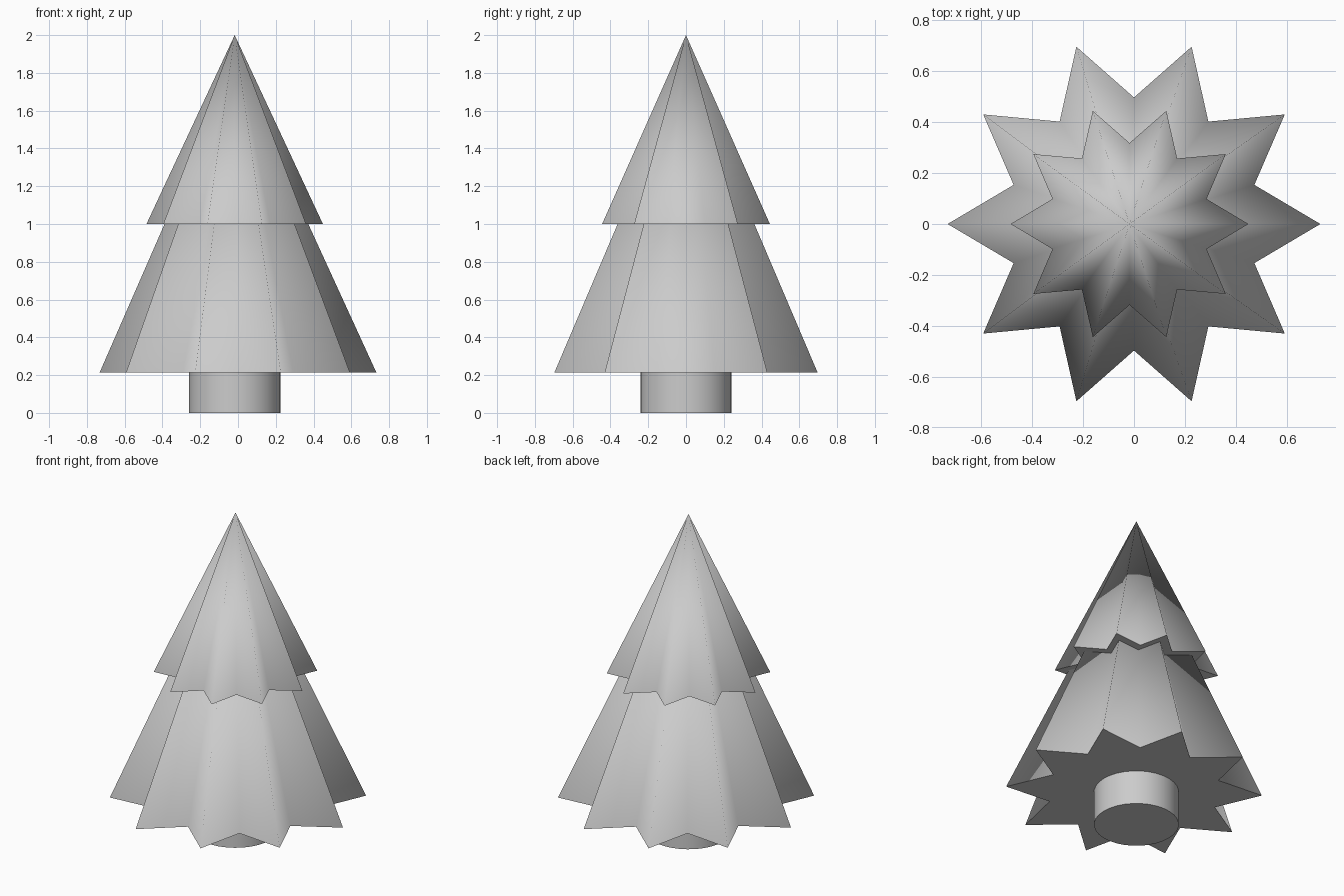
import bpy, bmesh
from math import cos, sin, pi

if "Cube" in bpy.data.objects:
    bpy.data.objects.remove(bpy.data.objects["Cube"])


def make_object(name, bm):
    bmesh.ops.recalc_face_normals(bm, faces=bm.faces)
    mesh = bpy.data.meshes.new(name)
    bm.to_mesh(mesh)
    bm.free()
    obj = bpy.data.objects.new(name, mesh)
    bpy.context.collection.objects.link(obj)
    return obj


def star_cone(name, cx, z, r_tip, r_valley, apex, points=10):
    """Pointed tier with a star-shaped hem, soft folds and a flat underside."""
    bm = bmesh.new()
    hem = []
    for i in range(points * 2):
        r = r_valley if i % 2 else r_tip
        a = pi * i / points
        hem.append(bm.verts.new((cx + r * cos(a), r * sin(a), z)))
    top = bm.verts.new(apex)
    for i, v in enumerate(hem):
        f = bm.faces.new((v, hem[(i + 1) % len(hem)], top))
        f.smooth = True
    base = bm.faces.new(hem[::-1])
    for e in base.edges:
        e.smooth = False
    return make_object(name, bm)


# Foliage tiers
star_cone("lower_branches", 0, 0.215, 0.732, 0.497, (-0.0175, 0, 1.85))
star_cone("upper_branches", -0.0175, 1.0, 0.467, 0.318, (-0.0175, 0, 2.0))

# Trunk
bpy.ops.mesh.primitive_cylinder_add(vertices=32, radius=0.242, depth=0.22,
                                    location=(-0.0175, 0, 0.11))
trunk = bpy.context.object
trunk.name = "trunk"
bpy.ops.object.shade_smooth_by_angle()
